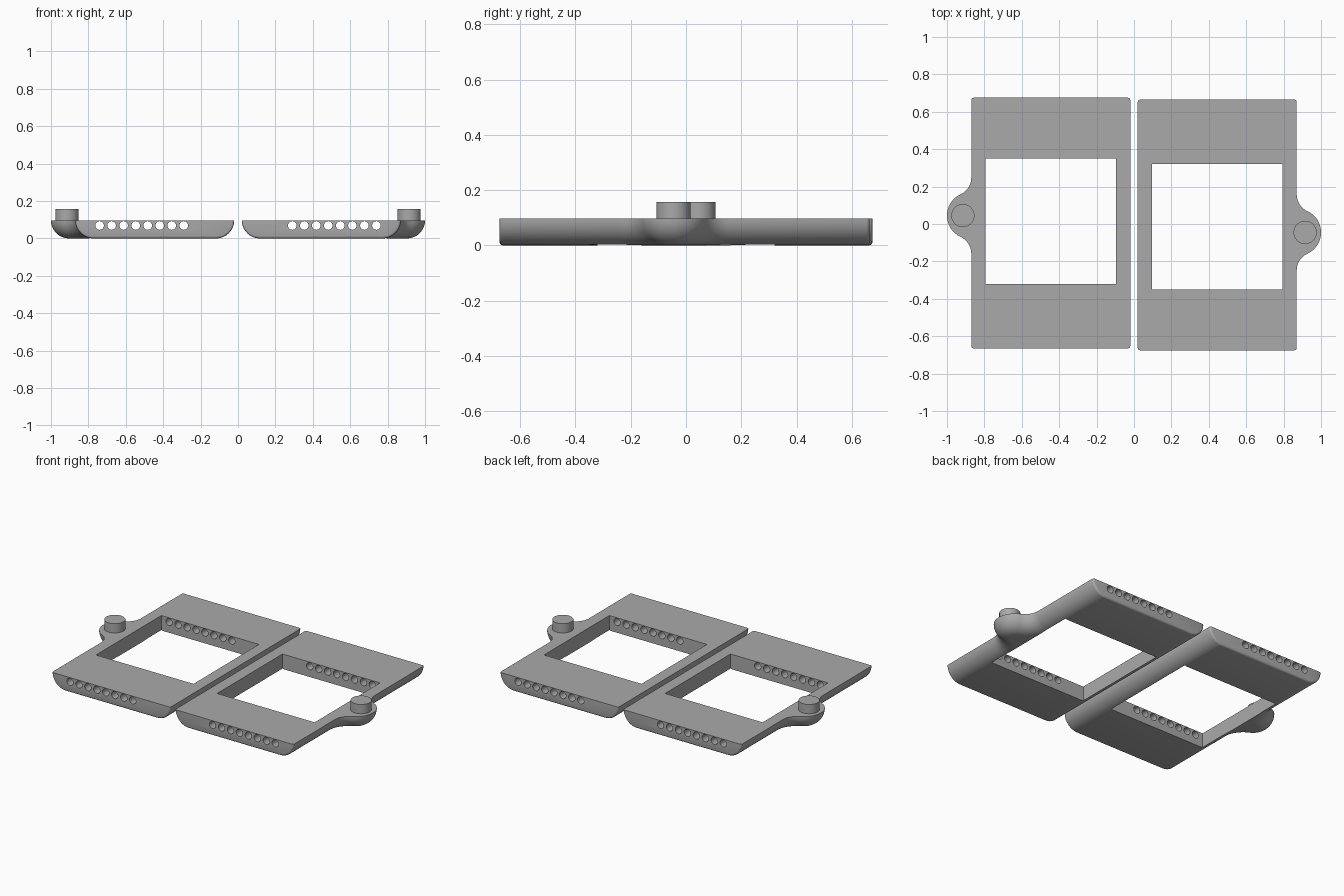
import bpy, bmesh, math
from mathutils import Matrix

if "Cube" in bpy.data.objects:
    bpy.data.objects.remove(bpy.data.objects["Cube"])

H = 0.097                      # plate height, also the radius of its rounded underside
X0, X1 = -0.87, -0.02          # plate sides
Y0, Y1 = -0.665, 0.675         # plate ends
LUG_X, LUG_Y, LUG_R, FIL = -0.875, 0.045, 0.125, 0.10
STEPS = 14

grey = bpy.data.materials.new("grey plastic")
grey.diffuse_color = (0.40, 0.40, 0.40, 1)
grey.use_nodes = True
grey.node_tree.nodes["Principled BSDF"].inputs["Base Color"].default_value = grey.diffuse_color


def finish(bm, name):
    bmesh.ops.recalc_face_normals(bm, faces=bm.faces)
    me = bpy.data.meshes.new(name)
    bm.to_mesh(me)
    bm.free()
    me.materials.append(grey)
    ob = bpy.data.objects.new(name, me)
    bpy.context.collection.objects.link(ob)
    return ob


def arc(cx, cy, r, a0, a1, n):
    return [(cx + r * math.cos(a0 + (a1 - a0) * i / n),
             cy + r * math.sin(a0 + (a1 - a0) * i / n)) for i in range(n + 1)]


def outline(d):
    """Plan of the plate with its two long sides inset by d."""
    fx = X0 - FIL                                   # fillet centre, outside the plate
    dy = math.sqrt((LUG_R + FIL) ** 2 - (LUG_X - fx) ** 2)
    t = math.atan2(dy, LUG_X - fx)
    pts = [(X1 - d, Y0), (X1 - d, Y1), (X0 + d, Y1)]
    pts += arc(fx, LUG_Y + dy, FIL + d, 0, -t, 10)
    pts += arc(LUG_X, LUG_Y, LUG_R - d, math.pi - t, math.pi + t, 28)
    pts += arc(fx, LUG_Y - dy, FIL + d, t, 0, 10)
    return pts + [(X0 + d, Y0)]


def cylinder(bm, r, depth, matrix, seg):
    bmesh.ops.create_cone(bm, cap_ends=True, segments=seg, radius1=r, radius2=r,
                          depth=depth, matrix=matrix)


# plate with side lug: stacked outlines following a quarter round
bm = bmesh.new()
rings = []
for k in range(STEPS + 1):
    a = math.pi / 2 * k / STEPS
    rings.append([bm.verts.new((x, y, H * (1 - math.sin(a))))
                  for x, y in outline(H * (1 - math.cos(a)))])
n = len(rings[0])
for lo, hi in zip(rings, rings[1:]):
    for i in range(n - 1):
        if i != 1:                                  # ends are closed below as flat caps
            bm.faces.new((lo[i], lo[i + 1], hi[i + 1], hi[i]))
bm.faces.new(rings[0])
bm.faces.new(rings[-1])
for i, j in ((1, 2), (0, n - 1)):
    bm.faces.new([r[i] for r in rings] + [r[j] for r in reversed(rings)])
# small rounding around the end faces, leaving the top edge crisp
ends = [e for e in bm.edges
        if any(all(abs(v.co.y - y) < 1e-5 for v in e.verts) for y in (Y0, Y1))
        and not all(v.co.z > H - 1e-5 for v in e.verts)]
bmesh.ops.recalc_face_normals(bm, faces=bm.faces)
bmesh.ops.bevel(bm, geom=ends, offset=0.012, segments=3, profile=0.5, affect='EDGES')
plate = finish(bm, "left_plate")

# cutters: central window and the row of long holes
bm = bmesh.new()
bmesh.ops.create_cube(bm, size=1, matrix=Matrix.Translation((-0.445, 0.015, 0.05))
                      @ Matrix.Diagonal((0.70, 0.67, 0.4, 1)))
window = finish(bm, "window_cutter")
bm = bmesh.new()
for i in range(8):
    cylinder(bm, 0.023, 2, Matrix.Translation((-0.74 + 0.0643 * i, 0, 0.069))
             @ Matrix.Rotation(math.pi / 2, 4, 'X'), 24)
holes = finish(bm, "hole_cutter")

for cutter in (window, holes):
    m = plate.modifiers.new("cut", 'BOOLEAN')
    m.operation, m.solver, m.object = 'DIFFERENCE', 'EXACT', cutter
    bpy.context.view_layer.objects.active = plate
    bpy.ops.object.modifier_apply(modifier=m.name)
for cutter in (window, holes):
    bpy.data.objects.remove(cutter)

# round post on the lug
bm = bmesh.new()
cylinder(bm, 0.062, 0.07, Matrix.Translation((-0.915, LUG_Y, 0.122)), 48)
post = finish(bm, "left_post")

# smooth shading, then the second half turned half a circle
for ob in (plate, post):
    bpy.ops.object.select_all(action='DESELECT')
    ob.select_set(True)
    bpy.context.view_layer.objects.active = ob
    bpy.ops.object.shade_smooth_by_angle(angle=math.radians(35))
    twin = ob.copy()
    twin.name = ob.name.replace("left", "right")
    twin.rotation_euler.z = math.pi
    bpy.context.collection.objects.link(twin)
